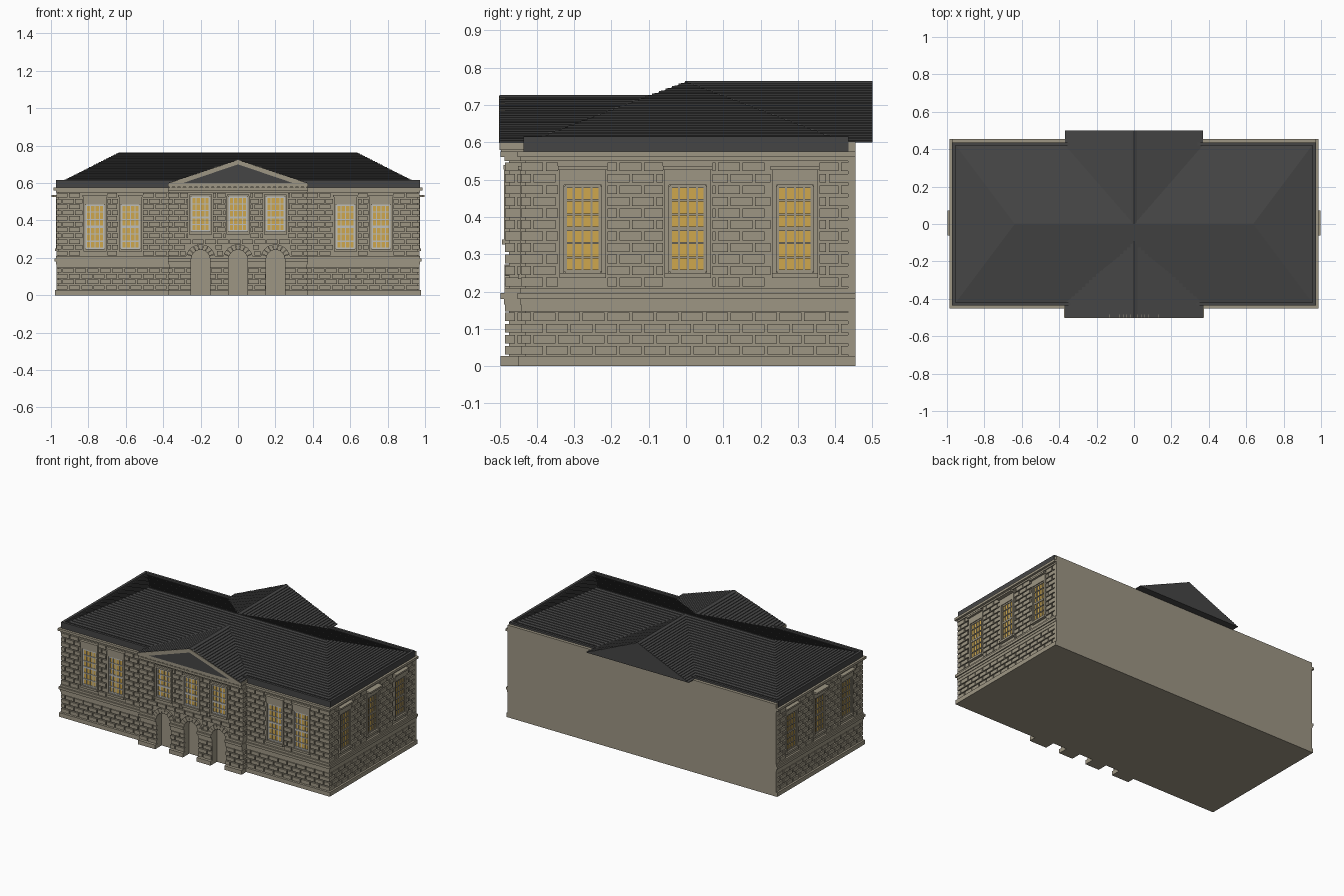
import bpy, bmesh, math

if "Cube" in bpy.data.objects:
    bpy.data.objects.remove(bpy.data.objects["Cube"])

def material(name, rgb):
    m = bpy.data.materials.new(name)
    m.diffuse_color = (*rgb, 1)
    m.use_nodes = True
    m.node_tree.nodes["Principled BSDF"].inputs["Base Color"].default_value = m.diffuse_color
    return m

STONE = material("warm stone", (0.34, 0.305, 0.23))
ROOF = material("dark slate", (0.06, 0.06, 0.06))
GLASS = material("lit glass", (0.62, 0.39, 0.075))
FRAME = material("pale frame", (0.52, 0.52, 0.49))

def finish(name, bm, mat):
    bmesh.ops.recalc_face_normals(bm, faces=bm.faces[:])
    me = bpy.data.meshes.new(name)
    bm.to_mesh(me)
    bm.free()
    me.materials.append(mat)
    ob = bpy.data.objects.new(name, me)
    bpy.context.collection.objects.link(ob)
    return ob

def boxes(name, mat, items):
    bm = bmesh.new()
    for x0, x1, y0, y1, z0, z1 in items:
        vs = bmesh.ops.create_cube(bm, size=1)["verts"]
        for v in vs:
            v.co = (x0 if v.co.x < 0 else x1, y0 if v.co.y < 0 else y1, z0 if v.co.z < 0 else z1)
    return finish(name, bm, mat)

def prism(name, mat, profiles, y0, y1):
    """Extrude (x, z) outlines along y."""
    bm = bmesh.new()
    for pts in profiles:
        a = [bm.verts.new((x, y0, z)) for x, z in pts]
        b = [bm.verts.new((x, y1, z)) for x, z in pts]
        bm.faces.new(a)
        bm.faces.new(b[::-1])
        for i in range(len(pts)):
            j = (i + 1) % len(pts)
            bm.faces.new((a[i], b[i], b[j], a[j]))
    return finish(name, bm, mat)

# A wall face is (axis, sign, plane); boxes are placed by run u, outward depth o, height z
MAIN, BAY = ("y", -1, -0.432), ("y", -1, -0.475)
RIGHT, LEFT = ("x", 1, 0.96), ("x", -1, -0.96)
BAY_R, BAY_L = ("x", 1, 0.365), ("x", -1, -0.365)

def on(face, u0, u1, o0, o1, z0, z1):
    axis, s, p = face
    a, b = sorted((p + s * o0, p + s * o1))
    return (u0, u1, a, b, z0, z1) if axis == "y" else (a, b, u0, u1, z0, z1)

def blocks(face, u0, u1, z0, z1, rows, holes=()):
    """Running-bond stone blocks, leaving holes (u0, u1, z0, z1) clear."""
    out, h, pitch, gap = [], (z1 - z0) / rows, 0.066, 0.007
    for r in range(rows):
        a, b = z0 + r * h + gap / 2, z0 + (r + 1) * h - gap / 2
        spans = [(u0, u1)]
        for hu0, hu1, hz0, hz1 in holes:
            if a < hz1 and b > hz0:
                spans = [s for p, q in spans for s in ((p, min(q, hu0)), (max(p, hu1), q)) if s[1] - s[0] > 0.001]
        for p, q in spans:
            u = u0 - (r % 2) * pitch / 2
            while u < q:
                c, d = max(u, p), min(u + pitch - gap, q)
                if d - c > 0.008:
                    out.append(on(face, c, d, -0.005, 0.01, a, b))
                u += pitch
    return out

# Main body and back wall
boxes("main_walls", STONE, [(-0.96, 0.96, -0.432, 0.455, 0, 0.575), (-0.97, 0.97, 0.435, 0.455, 0, 0.602)])

# Projecting bay with three arched openings
ARCHES = (-0.2, 0, 0.2)
SPRING, R = 0.193, 0.05
outline = [(-0.365, 0)]
for c in ARCHES:
    outline.append((c - R, 0))
    outline += [(c - R * math.cos(math.pi * i / 12), SPRING + R * math.sin(math.pi * i / 12)) for i in range(13)]
    outline.append((c + R, 0))
outline += [(0.365, 0), (0.365, 0.6), (-0.365, 0.6)]
prism("entrance_bay", STONE, [outline], -0.475, -0.43)

# Wedge stones around each arch
wedges = []
for c in ARCHES:
    for i in range(9):
        a, b = math.pi * (i + 0.04) / 9, math.pi * (i + 0.96) / 9
        wedges.append([(c + r * math.cos(t), SPRING + r * math.sin(t))
                       for r, t in ((R, a), (0.08, a), (0.08, b), (R, b))])
prism("arch_stones", STONE, wedges, -0.487, -0.47)

# Windows: (face, centre, bottom, top, pane rows, hood depth, bar material)
windows = []
for s in (-1, 1):
    for c in (0.575, 0.765):
        windows.append((MAIN, s * c, 0.25, 0.483, 6, 0.018, FRAME))
for c in ARCHES:
    windows.append((BAY, c, 0.343, 0.525, 5, 0.018, FRAME))
for f in (LEFT, RIGHT):
    for c, d in ((-0.277, 0.026), (0.005, 0.038), (0.292, 0.026)):
        windows.append((f, c, 0.253, 0.483, 6, d, STONE))

glass, surrounds, bars = [], [], {FRAME: [], STONE: []}
holes = {}
for face, c, z0, z1, rows, hood, mat in windows:
    w = 0.048
    glass.append(on(face, c - w, c + w, -0.002, 0.002, z0, z1))
    for i in range(5):
        u, t = c - w + i * w / 2, 0.006 if i in (0, 4) else 0.0028
        bars[mat].append(on(face, u - t, u + t, -0.002, 0.006, z0, z1))
    for i in range(rows + 1):
        z, t = z0 + i * (z1 - z0) / rows, 0.006 if i in (0, rows // 2, rows) else 0.0028
        bars[mat].append(on(face, c - w, c + w, -0.002, 0.007, z - t, z + t))
    for s in (-1, 1):  # jambs
        u0, u1 = sorted((c + s * 0.05, c + s * 0.062))
        surrounds.append(on(face, u0, u1, -0.002, 0.013, z0 - 0.005, z1 + 0.005))
    surrounds.append(on(face, c - 0.062, c + 0.062, -0.002, 0.018, z0 - 0.017, z0 - 0.003))
    if face is BAY:
        surrounds.append(on(face, c - 0.06, c + 0.06, -0.002, 0.014, z1 + 0.002, z1 + 0.014))
        top = z1 + 0.014
    else:  # lintel and moulded hood
        surrounds.append(on(face, c - 0.062, c + 0.062, -0.002, 0.012, z1 + 0.003, 0.526))
        surrounds.append(on(face, c - 0.066, c + 0.066, -0.002, hood, 0.526, 0.537))
        top = 0.537
    holes.setdefault(face, []).append((c - 0.066, c + 0.066, z0 - 0.017, top))
boxes("window_glass", GLASS, glass)
boxes("window_surrounds", STONE, surrounds)
boxes("front_window_bars", FRAME, bars[FRAME])
boxes("side_window_bars", STONE, bars[STONE])

# Rusticated blocks on front and sides (the back is plain)
stones = []
runs = [(MAIN, -0.97, -0.37), (MAIN, 0.37, 0.97), (LEFT, -0.442, 0.455), (RIGHT, -0.442, 0.455),
        (BAY_L, -0.485, -0.43), (BAY_R, -0.485, -0.43)]
for face, a, b in runs:
    stones += blocks(face, a, b, 0.027, 0.147, 4)
    stones += blocks(face, a, b, 0.21, 0.55, 11, holes.get(face, []))
arch_low = [(c - R, c + R, 0, SPRING) for c in ARCHES]
arch_high = [(c - 0.08, c + 0.08, SPRING, 0.275) for c in ARCHES]
stones += blocks(BAY, -0.375, 0.375, 0.027, 0.147, 4, arch_low)
stones += blocks(BAY, -0.375, 0.375, 0.21, 0.55, 11, arch_high + holes[BAY])
boxes("stone_blocks", STONE, stones)

# Plinth, belt courses and cornice: (z0, z1, projection)
BANDS = [(0, 0.027, 0.018), (0.147, 0.165, 0.01), (0.165, 0.18, 0.013), (0.18, 0.196, 0.02),
         (0.196, 0.21, 0.012), (0.55, 0.56, 0.012), (0.56, 0.575, 0.026)]
trim = []
for z0, z1, d in BANDS:
    df = min(d, 0.02)
    for s, f in ((-1, LEFT), (1, RIGHT)):
        trim.append(on(f, -0.432 - df, 0.455, -0.005, d, z0, z1))
        x0, x1 = sorted((s * 0.36, s * 0.965))
        trim.append(on(MAIN, x0, x1, -0.005, df, z0, z1))
    dy = 0.023 if d >= 0.018 else d
    if z0 < 0.2:  # stops at the openings
        piers = [(-0.365 - d / 2, -0.25), (-0.15, -0.05), (0.05, 0.15), (0.25, 0.365 + d / 2)]
    else:
        piers = [(-0.373, 0.373)]
    for a, b in piers:
        y1 = -0.43 if z0 < 0.196 else -0.44
        trim.append((a, b, -0.475 - dy, y1, z0, z1))
trim.append((-0.375, 0.375, -0.5, -0.43, 0.58, 0.6))
trim += [(-0.36 + i * 0.03 - 0.007, -0.36 + i * 0.03 + 0.007, -0.496, -0.47, 0.572, 0.582) for i in range(25)]
boxes("plinth_belts_and_cornice", STONE, trim)

# Pediment: recessed panel with raking and base mouldings
prism("pediment_panel", STONE, [[(-0.365, 0.598), (0.365, 0.598), (0, 0.722)]], -0.49, -0.44)
rake = [[(s * 0.372, 0.598), (s * 0.3, 0.598), (0, 0.7), (0, 0.724)] for s in (-1, 1)]
prism("pediment_moulding", STONE, rake, -0.502, -0.485)

# Eaves rim around the main roof
rim = [(-0.972, 0.972, -0.436, 0.436, 0.575, 0.602)]
for s in (-1, 1):
    x0, x1 = sorted((s * 0.955, s * 0.972))
    y0, y1 = sorted((s * 0.42, s * 0.436))
    rim += [(x0, x1, -0.436, 0.436, 0.6, 0.615), (-0.972, 0.972, y0, y1, 0.6, 0.615)]
boxes("eaves_rim", ROOF, rim)

# Hipped roof in overlapping slate courses
bm = bmesh.new()
N, rings = 24, []
for i in range(N + 1):
    t = i / N
    hx, hy, z = 0.955 - 0.315 * t, 0.42 * (1 - t) + 0.003, 0.6 + 0.16 * t
    for dz in (0, 0.004):
        rings.append([bm.verts.new((sx * hx, sy * hy, z + dz)) for sx, sy in ((-1, -1), (1, -1), (1, 1), (-1, 1))])
for a, b in zip(rings, rings[1:]):
    for i in range(4):
        j = (i + 1) % 4
        bm.faces.new((a[i], a[j], b[j], b[i]))
bm.faces.new(rings[-1])
bm.faces.new(rings[0][::-1])
finish("hipped_roof", bm, ROOF)

# Front and back gable roofs, also in courses
def gable(name, top, y0, y1, n):
    side = []
    for i in range(n):
        x, z = 0.37 * (1 - i / n), 0.6 + (top - 0.004 - 0.6) * i / n
        side += [(x, z), (x, z + 0.004)]
    prism(name, ROOF, [side + [(0, top)] + [(-x, z) for x, z in side[::-1]]], y0, y1)

gable("front_gable_roof", 0.727, -0.5, 0.0, 20)
gable("back_gable_roof", 0.765, 0.0, 0.5, 24)
